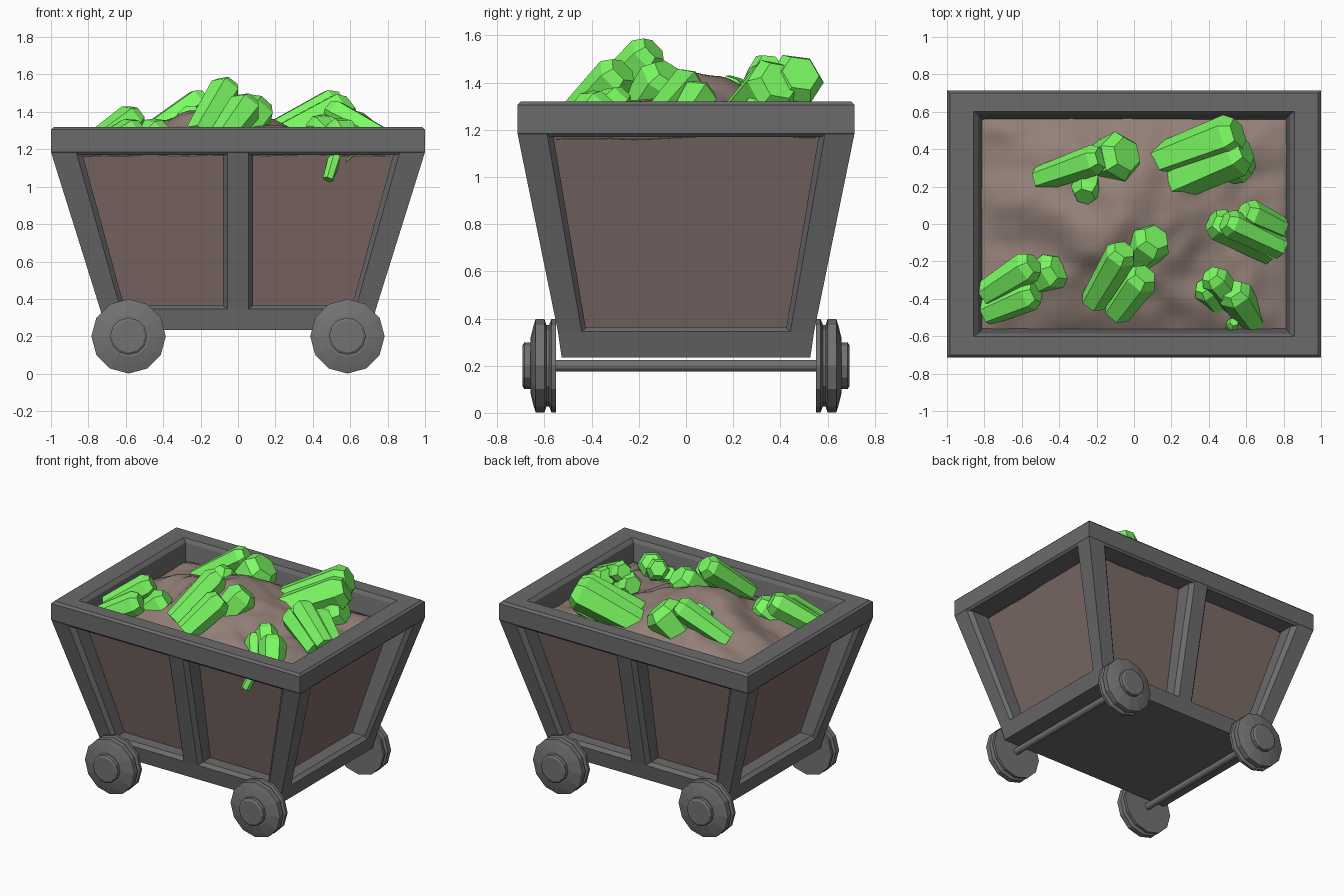
import bpy, bmesh, math, random
from mathutils import Vector, noise

if "Cube" in bpy.data.objects:
    bpy.data.objects.remove(bpy.data.objects["Cube"])

random.seed(4)


def material(name, color):
    m = bpy.data.materials.new(name)
    m.diffuse_color = (*color, 1)
    m.use_nodes = True
    m.node_tree.nodes["Principled BSDF"].inputs["Base Color"].default_value = m.diffuse_color
    return m


PANEL = material("brown_panel", (0.205, 0.145, 0.135))
EARTH = material("earth", (0.29, 0.215, 0.185))
GREEN = material("green_crystal", (0.2, 0.97, 0.125))
IRON = material("dark_iron", (0.145, 0.145, 0.145))
WHEEL = material("wheel_iron", (0.17, 0.17, 0.17))


def finish(name, bm, mat):
    bmesh.ops.recalc_face_normals(bm, faces=bm.faces)
    me = bpy.data.meshes.new(name)
    bm.to_mesh(me)
    bm.free()
    ob = bpy.data.objects.new(name, me)
    bpy.context.collection.objects.link(ob)
    me.materials.append(mat)
    return ob


def loft(bm, rings, start=True, end=True, closed=False):
    """Skin a series of equal-length rings of points."""
    vs = [[bm.verts.new(p) for p in r] for r in rings]
    n = len(vs[0])
    pairs = list(zip(vs, vs[1:])) + ([(vs[-1], vs[0])] if closed else [])
    for a, b in pairs:
        for i in range(n):
            j = (i + 1) % n
            bm.faces.new((a[i], a[j], b[j], b[i]))
    if start and not closed:
        bm.faces.new(vs[0])
    if end and not closed:
        bm.faces.new(vs[-1])


def rect(x, y, z):
    return [(x, y, z), (-x, y, z), (-x, -y, z), (x, -y, z)]


def half(z):
    """Outer half width and half depth of the tapered frame at height z."""
    return 0.737 + (z - 0.345) * 0.313, 0.543 + (z - 0.345) * 0.204


# Top rim: chamfered section carried round the rectangle
bm = bmesh.new()
loft(bm, [rect(*p) for p in [
    (0.985, 0.702, 1.17), (1.0, 0.715, 1.185), (1.0, 0.715, 1.305), (0.985, 0.70, 1.32),
    (0.857, 0.602, 1.32), (0.833, 0.585, 1.295), (0.812, 0.56, 1.17)]], closed=True)
finish("top_rim", bm, IRON)

# Base slab
bm = bmesh.new()
loft(bm, [rect(0.71, 0.527, 0.235), rect(*half(0.345), 0.345), rect(0.71, 0.515, 0.365)])
finish("base", bm, IRON)

# Four corner posts, section chamfered towards the panels
section = [(0, 0), (-0.135, 0), (-0.165, -0.03), (-0.165, -0.15), (-0.03, -0.15), (0, -0.125)]
bm = bmesh.new()
for sx in (-1, 1):
    for sy in (-1, 1):
        rings = []
        for z, s in ((0.24, 0.78), (1.18, 1.0)):
            X, Y = half(z)
            rings.append([(sx * (X + s * a), sy * (Y + s * b), z) for a, b in section])
        loft(bm, rings)
finish("corner_posts", bm, IRON)

# Middle posts on front and back
section = [(-0.055, 0), (0.055, 0), (0.08, -0.03), (0.08, -0.15), (-0.08, -0.15), (-0.08, -0.03)]
bm = bmesh.new()
for sy in (-1, 1):
    loft(bm, [[(a, sy * (half(z)[1] + b), z) for a, b in section] for z in (0.24, 1.18)])
finish("middle_posts", bm, IRON)

# Recessed brown side panels
bm = bmesh.new()
loft(bm, [rect(0.61, 0.425, 0.33), rect(0.84, 0.575, 1.2)], end=False)
finish("side_panels", bm, PANEL)


# Heaped earth
def height(x, y):
    mound = 0.21 * math.exp(-((x + 0.08) / 0.45) ** 2 - ((y - 0.05) / 0.4) ** 2)
    edge = max(0, 1 - max(abs(x) / 0.838, abs(y) / 0.577) ** 6)
    bumps = 0.06 * noise.noise((x * 4, y * 4, 1)) + 0.025 * noise.noise((x * 9, y * 9, 5))
    return 1.165 + 0.05 * edge + mound * edge + bumps * (0.25 + 0.75 * edge)


bm = bmesh.new()
bmesh.ops.create_grid(bm, x_segments=44, y_segments=32, size=1)
for v in bm.verts:
    x, y = v.co.x * 0.838, v.co.y * 0.577
    v.co = (x, y, height(x, y))
for f in bm.faces:
    f.smooth = True
finish("earth_heap", bm, EARTH)

# Axles and wheels
wheel = [(0.55, 0.195), (0.57, 0.195), (0.58, 0.17), (0.592, 0.17), (0.6, 0.195), (0.637, 0.195),
         (0.648, 0.16), (0.66, 0.11), (0.66, 0.097), (0.685, 0.097), (0.693, 0.085)]


def circle(x, y, r, n=12):
    return [(x + r * math.sin(i * math.tau / n), y, 0.2 + r * math.cos(i * math.tau / n))
            for i in range(n)]


for x, end in ((-0.585, "left"), (0.585, "right")):
    bm = bmesh.new()
    loft(bm, [circle(x, -0.56, 0.025), circle(x, 0.56, 0.025)])
    finish(end + "_axle", bm, WHEEL)
    for s, side in ((-1, "front"), (1, "back")):
        bm = bmesh.new()
        loft(bm, [circle(x, s * y, r * 1.02) for y, r in wheel])
        finish(f"{side}_{end}_wheel", bm, WHEEL)


# Crystals: six-sided prisms with blunt chamfered tips
def crystal(bm, root, tip, r):
    a, b = Vector(root), Vector(tip)
    q = (b - a).to_track_quat('Z', 'Y')
    L = (b - a).length
    turn = random.uniform(-0.2, 0.2)
    rings = []
    for d, k in ((-0.07, 0.85), (L - 0.3 * r, 1.05), (L + 0.02, 0.72)):
        rings.append([a + q @ Vector((r * k * math.cos(turn + i * math.pi / 3),
                                      r * k * math.sin(turn + i * math.pi / 3), d))
                      for i in range(6)])
    loft(bm, rings)


clusters = {
    "back_left": [((-0.45, 0.26, 1.29), (-0.19, 0.35, 1.46), 0.08),
                  ((-0.17, 0.33, 1.27), (-0.05, 0.37, 1.41), 0.13),
                  ((-0.24, 0.24, 1.3), (-0.26, 0.16, 1.38), 0.08)],
    "back_right": [((0.16, 0.34, 1.24), (0.54, 0.48, 1.43), 0.115),
                   ((0.28, 0.25, 1.26), (0.58, 0.39, 1.4), 0.12),
                   ((0.38, 0.3, 1.18), (0.6, 0.34, 1.27), 0.11)],
    "middle_right": [((0.73, -0.1, 1.28), (0.5, 0.01, 1.4), 0.075),
                     ((0.73, 0.0, 1.26), (0.6, 0.06, 1.35), 0.08),
                     ((0.68, -0.12, 1.23), (0.43, 0.01, 1.32), 0.085)],
    "front_right": [((0.57, -0.46, 1.18), (0.42, -0.28, 1.33), 0.075),
                    ((0.61, -0.48, 1.18), (0.53, -0.36, 1.31), 0.09),
                    ((0.46, -0.45, 1.15), (0.38, -0.34, 1.28), 0.07),
                    ((0.5, -0.575, 1.1), (0.53, -0.53, 1.2), 0.035)],
    "centre": [((-0.19, -0.37, 1.32), (-0.06, -0.15, 1.53), 0.085),
               ((-0.06, -0.43, 1.29), (0.05, -0.28, 1.44), 0.09),
               ((0.02, -0.18, 1.29), (0.11, -0.08, 1.43), 0.105)],
    "front_left": [((-0.74, -0.34, 1.24), (-0.55, -0.22, 1.37), 0.085),
                   ((-0.73, -0.45, 1.2), (-0.54, -0.37, 1.3), 0.085),
                   ((-0.52, -0.3, 1.2), (-0.41, -0.24, 1.3), 0.1)],
}
for place, parts in clusters.items():
    bm = bmesh.new()
    for p in parts:
        crystal(bm, *p)
    finish(place + "_crystals", bm, GREEN)
